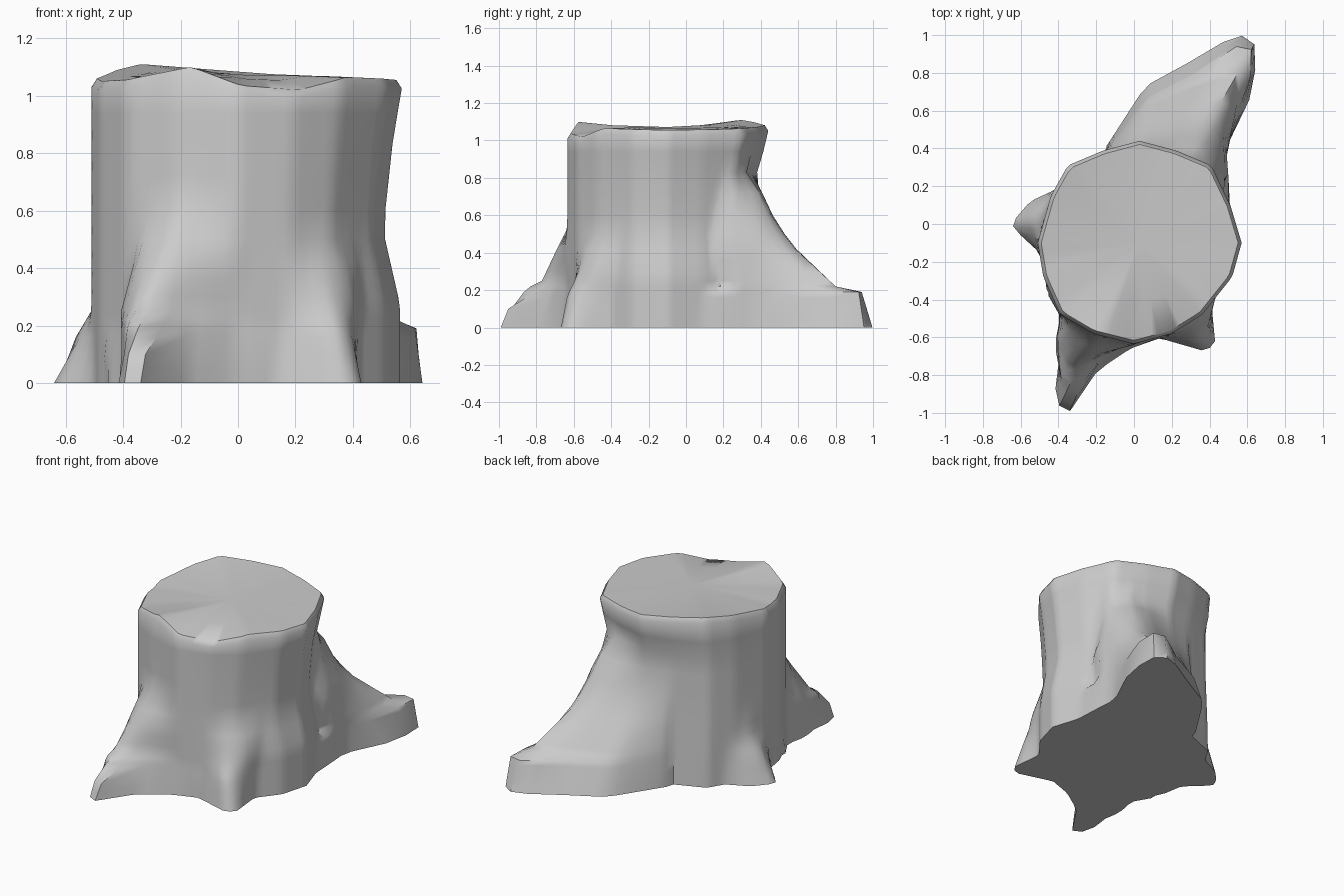
import bpy, bmesh, math
from mathutils import Vector

if "Cube" in bpy.data.objects:
    bpy.data.objects.remove(bpy.data.objects["Cube"])

C = Vector((0.03, -0.10))          # axis of the trunk
SIDES = 96

# Trunk outline at the cut, counter-clockwise from the right
TRUNK = [(.57, -.10), (.51, .10), (.41, .31), (.22, .39), (.03, .44), (-.16, .39),
         (-.35, .31), (-.44, .15), (-.51, -.10), (-.48, -.28), (-.39, -.48),
         (-.22, -.58), (0, -.635), (.20, -.58), (.36, -.48), (.52, -.28), (.57, -.10)]
# Right and back side scaling by height: (z, x scale, y scale)
TAPER = [(0, .99, .94), (.27, .99, .92), (.53, .88, .90), (.83, .94, .89), (1.03, 1, 1)]

# Each root: (height, outline) slices that grow out of the trunk
BACK_ROOT = [
    (0, [(.51, .05), (.50, .25), (.49, .38), (.53, .52), (.63, .69), (.65, .90), (.63, .98),
         (.56, 1.0), (.50, .98), (.28, .85), (.06, .73), (-.16, .39)]),
    (.19, [(.50, .05), (.50, .25), (.49, .38), (.53, .55), (.61, .74), (.63, .87), (.62, .93),
           (.57, .955), (.49, .91), (.34, .80), (.07, .66), (-.16, .38)]),
    (.22, [(.50, .25), (.49, .38), (.54, .60), (.57, .78), (.53, .82), (.34, .75), (.06, .63), (-.16, .38)]),
    (.42, [(.48, .20), (.48, .33), (.47, .50), (.42, .59), (.30, .59), (.06, .50), (-.16, .37)]),
    (.55, [(.46, .20), (.45, .38), (.38, .48), (.28, .49), (.04, .42), (-.16, .36)]),
    (.72, [(.44, .22), (.35, .39), (.22, .41), (.02, .385)]),
    (.83, [(.40, .25), (.25, .34)])]
FRONT_LEFT_ROOT = [
    (0, [(-.47, -.35), (-.39, -.49), (-.42, -.64), (-.39, -.80), (-.44, -.94), (-.33, -.995),
         (-.24, -.88), (-.20, -.78), (-.02, -.66), (.15, -.60)]),
    (.10, [(-.47, -.33), (-.39, -.49), (-.41, -.63), (-.39, -.80), (-.41, -.92), (-.33, -.96),
           (-.25, -.86), (-.20, -.76), (-.02, -.65), (.15, -.60)]),
    (.21, [(-.39, -.49), (-.41, -.62), (-.39, -.80), (-.36, -.86), (-.29, -.83), (-.23, -.75), (-.03, -.645)]),
    (.25, [(-.38, -.49), (-.41, -.61), (-.36, -.77), (-.27, -.77), (-.22, -.72), (-.03, -.64)]),
    (.42, [(-.37, -.50), (-.35, -.61), (-.28, -.69), (-.20, -.69), (0, -.64)]),
    (.60, [(-.33, -.50), (-.20, -.60), (-.05, -.60)])]
FRONT_RIGHT_ROOT = [
    (0, [(.12, -.60), (.38, -.675), (.43, -.63), (.41, -.42)]),
    (.17, [(.15, -.59), (.34, -.635), (.39, -.60), (.42, -.42)]),
    (.28, [(.15, -.59), (.33, -.58), (.40, -.51), (.43, -.40)]),
    (.50, [(.15, -.58), (.34, -.45)])]
LEFT_ROOT = [
    (0, [(-.42, .18), (-.55, .12), (-.61, .05), (-.65, 0), (-.60, -.06), (-.48, -.17)]),
    (.16, [(-.42, .17), (-.52, .09), (-.565, .02), (-.54, -.05), (-.49, -.15)]),
    (.28, [(-.43, .15), (-.49, .04), (-.50, -.08)]),
    (.45, [(-.42, .13), (-.46, 0)])]
ROOTS = [BACK_ROOT, FRONT_LEFT_ROOT, FRONT_RIGHT_ROOT, LEFT_ROOT]
# Uneven cut: (angle in degrees, rim height)
RIM = [(0, 1.055), (35, 1.06), (80, 1.075), (133, 1.11), (160, 1.08), (190, 1.05),
       (220, 1.055), (248, 1.10), (268, 1.035), (292, 1.02), (316, 1.065), (360, 1.055)]


def lerp_table(table, t):
    for a, b in zip(table, table[1:]):
        if t <= b[0]:
            f = (t - a[0]) / (b[0] - a[0])
            return [p + (q - p) * f for p, q in zip(a[1:], b[1:])]
    return list(table[-1][1:])


def ray(points, d):
    """Farthest hit of a ray from the trunk axis on an outline."""
    best = 0
    for a, b in zip(points, points[1:]):
        a, b = Vector(a) - C, Vector(b) - C
        e = b - a
        den = d.x * e.y - d.y * e.x
        if abs(den) > 1e-9:
            r = (a.x * e.y - a.y * e.x) / den
            s = (a.x * d.y - a.y * d.x) / den
            if r > 0 and -1e-6 <= s <= 1 + 1e-6:
                best = max(best, r)
    return best


def radius(d, z):
    sx, sy = lerp_table(TAPER, z)
    pts = [(C.x + (x - C.x) * (sx if x > C.x else 1), C.y + (y - C.y) * (sy if y > C.y else 1))
           for x, y in TRUNK]
    trunk = ray(pts, d)
    best = trunk
    for root in ROOTS:
        for (z0, p0), (z1, p1) in zip(root, root[1:]):
            if z0 <= z <= z1:
                f = (z - z0) / (z1 - z0)
                r0, r1 = max(trunk, ray(p0, d)), max(trunk, ray(p1, d))
                best = max(best, r0 + (r1 - r0) * f)
    return best


# Stump: rings of trunk and roots, bevelled rim, cut face and underside
bm = bmesh.new()
rings = []
dirs = [Vector((math.cos(2 * math.pi * i / SIDES), math.sin(2 * math.pi * i / SIDES))) for i in range(SIDES)]
rim = [lerp_table(RIM, 360 * i / SIDES)[0] for i in range(SIDES)]
for z in (0, .05, .10, .16, .19, .22, .25, .30, .36, .42, .50, .60, .72, .83, .94):
    rings.append([bm.verts.new((*(C + d * radius(d, z)), z)) for d in dirs])
for scale, drop in ((1, .03), (.965, 0)):
    rings.append([bm.verts.new((*(C + d * radius(d, 1.03) * scale), h - drop)) for d, h in zip(dirs, rim)])
rings.append([bm.verts.new((*(C + d * radius(d, 1.03) * .6), h * .35 + 1.072 * .65)) for d, h in zip(dirs, rim)])
for low, high in zip(rings, rings[1:]):
    for i in range(SIDES):
        j = (i + 1) % SIDES
        bm.faces.new((low[i], low[j], high[j], high[i]))
for ring, z in ((rings[0], 0), (rings[-1], 1.072)):
    mid = bm.verts.new((*C, z))
    for i in range(SIDES):
        bm.faces.new((ring[i], ring[(i + 1) % SIDES], mid))
bmesh.ops.recalc_face_normals(bm, faces=bm.faces)

mesh = bpy.data.meshes.new("tree_stump")
bm.to_mesh(mesh)
bm.free()
stump = bpy.data.objects.new("tree_stump", mesh)
bpy.context.collection.objects.link(stump)
bpy.context.view_layer.objects.active = stump
stump.select_set(True)
bpy.ops.object.shade_smooth_by_angle(angle=math.radians(50))
